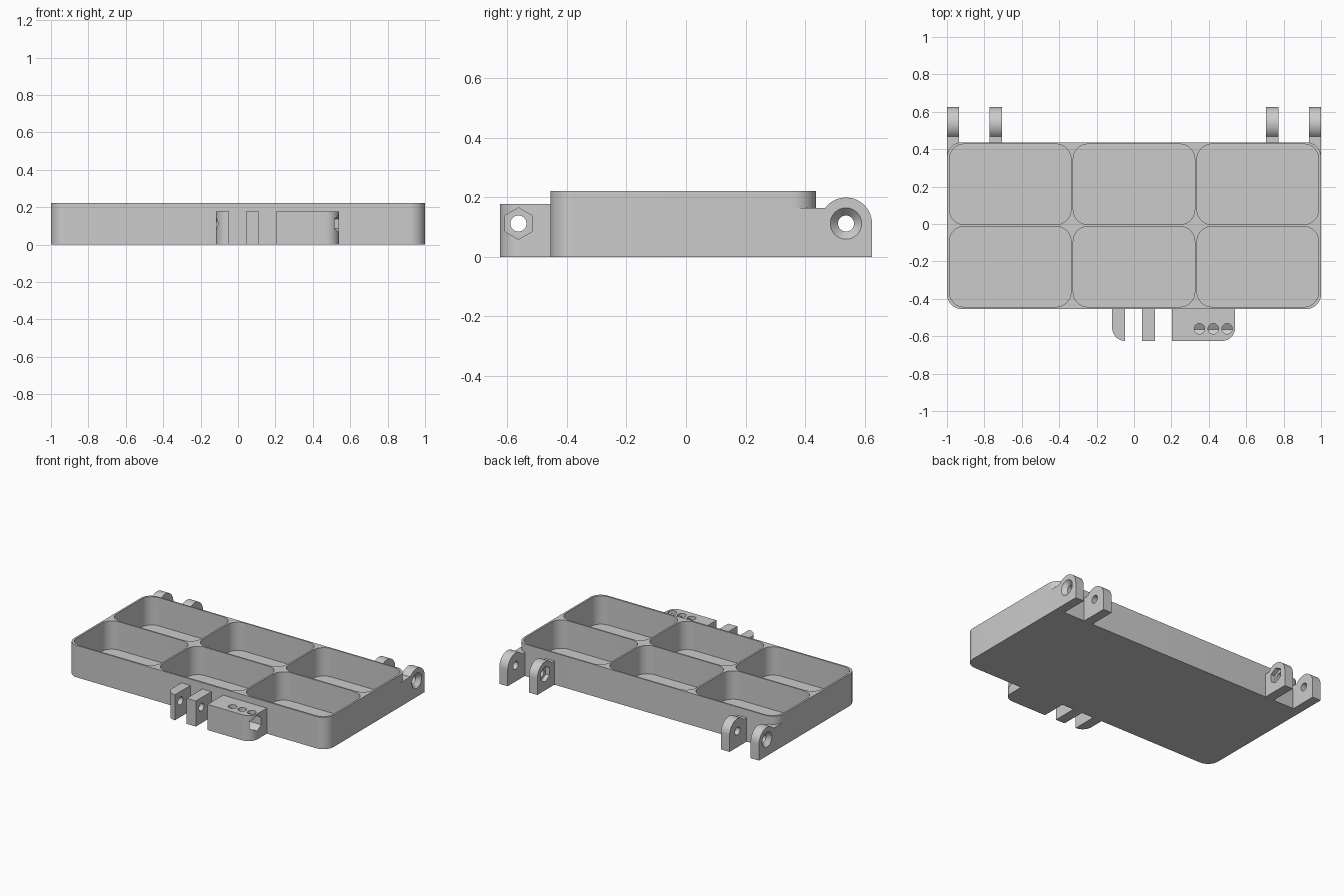
import bpy, bmesh, math

cube = bpy.data.objects.get("Cube")
if cube:
    bpy.data.objects.remove(cube, do_unlink=True)

grey = bpy.data.materials.new("light_grey")
grey.use_nodes = True
grey.diffuse_color = (0.6, 0.6, 0.6, 1)
grey.node_tree.nodes["Principled BSDF"].inputs["Base Color"].default_value = (0.6, 0.6, 0.6, 1)


def arc(cx, cy, r, start, end, steps=12):
    angles = [math.radians(start + (end - start) * i / steps) for i in range(steps + 1)]
    return [(cx + r * math.cos(a), cy + r * math.sin(a)) for a in angles]


def polygon(centre, r, sides):
    return arc(*centre, r, 90, 450, sides)[:-1]


def rounded_rect(x0, x1, y0, y1, radii):
    # radii run counter-clockwise from the (x0, y0) corner
    corners = [(x0, y0, 1, 1), (x1, y0, -1, 1), (x1, y1, -1, -1), (x0, y1, 1, -1)]
    points = []
    for i, ((x, y, sx, sy), r) in enumerate(zip(corners, radii)):
        if r:
            points += arc(x + sx * r, y + sy * r, r, 180 + 90 * i, 270 + 90 * i)
        else:
            points.append((x, y))
    return points


def prism(name, outline, lo, hi, axis="Z", end_outline=None):
    # Extrude an outline along Z (xy points) or X (yz points)
    bm = bmesh.new()
    rings = []
    for points, h in ((outline, lo), (end_outline or outline, hi)):
        rings.append([bm.verts.new((a, b, h) if axis == "Z" else (h, a, b)) for a, b in points])
    n = len(outline)
    bm.faces.new(rings[0])
    bm.faces.new(rings[1])
    for i in range(n):
        j = (i + 1) % n
        bm.faces.new((rings[0][i], rings[0][j], rings[1][j], rings[1][i]))
    bmesh.ops.recalc_face_normals(bm, faces=bm.faces)
    mesh = bpy.data.meshes.new(name)
    bm.to_mesh(mesh)
    bm.free()
    obj = bpy.data.objects.new(name, mesh)
    bpy.context.collection.objects.link(obj)
    return obj


def cut(target, cutter, keep=False):
    cutter.hide_render = True
    bpy.context.view_layer.objects.active = target
    mod = target.modifiers.new("cut", "BOOLEAN")
    mod.operation = "DIFFERENCE"
    mod.solver = "EXACT"
    mod.object = cutter
    bpy.ops.object.modifier_apply(modifier=mod.name)
    if not keep:
        bpy.data.objects.remove(cutter, do_unlink=True)


def finish(obj):
    obj.data.materials.clear()
    obj.data.materials.append(grey)
    bpy.ops.object.select_all(action="DESELECT")
    obj.select_set(True)
    bpy.context.view_layer.objects.active = obj
    bpy.ops.object.shade_smooth_by_angle(angle=math.radians(30))


BORE = 0.027
RECESS = 0.053

# Tray with six rounded compartments
tray = prism("tray", rounded_rect(-1, 1, -0.455, 0.437, [0.08] * 4), 0, 0.222)
pockets = []
for x in (-0.662, 0, 0.662):
    for y in (-0.228, 0.212):
        outline = rounded_rect(x - 0.325, x + 0.325, y - 0.215, y + 0.215, [0.08] * 4)
        pockets.append(prism("pocket_cutter", outline, 0.025, 0.3))
for pocket in pockets:
    cut(tray, pocket, keep=True)
finish(tray)

# Hinge lugs at the back, mirrored left and right
hinge = (0.5375, 0.112)


def lug_profile(y0):
    return [(y0, 0), (0.625, 0)] + arc(*hinge, 0.0875, 0, 142.7, 20) + [(y0, 0.165)]


for side, s in (("left", 1), ("right", -1)):
    # Outer lug fills the tray corner and has a conical screw seat
    outer = prism(side + "_outer_hinge_lug", lug_profile(0.36), s * 0.935, s * 1.0, "X")
    for pocket in pockets:
        cut(outer, pocket, keep=True)
    cut(outer, prism("bore", polygon(hinge, BORE, 32), s * 0.9, s * 1.1, "X"))
    cut(outer, prism("seat", polygon(hinge, BORE - 0.002, 32), s * 0.97, s * 1.01, "X",
                     polygon(hinge, RECESS + 0.009, 32)))
    # Inner lug has a hexagonal nut recess
    inner = prism(side + "_inner_hinge_lug", lug_profile(0.432), s * 0.707, s * 0.773, "X")
    cut(inner, prism("bore", polygon(hinge, BORE, 32), s * 0.6, s * 0.8, "X"))
    cut(inner, prism("nut", polygon(hinge, RECESS, 6), s * 0.6, s * 0.737, "X"))
    finish(outer)
    finish(inner)

for pocket in pockets:
    bpy.data.objects.remove(pocket, do_unlink=True)

# Latch lugs and block at the front
latch = (-0.563, 0.112)
for name, x0, x1, radii in (
    ("latch_end_lug", -0.117, -0.048, [0.07, 0, 0, 0]),
    ("latch_middle_lug", 0.043, 0.113, [0] * 4),
    ("latch_block", 0.203, 0.541, [0, 0.07, 0, 0]),
):
    part = prism(name, rounded_rect(x0, x1, -0.625, -0.45, radii), 0, 0.178)
    cut(part, prism("bore", polygon(latch, BORE, 32), x0 - 0.1, x1 + 0.1, "X"))
    if name == "latch_block":
        # Hexagonal channel with three round openings above it
        cut(part, prism("channel", polygon(latch, RECESS, 6), 0.29, 0.7, "X"))
        for i in range(3):
            hole = polygon((0.35 + 0.074 * i, -0.56), 0.028, 24)
            cut(part, prism("opening", hole, 0.112, 0.3))
    finish(part)
